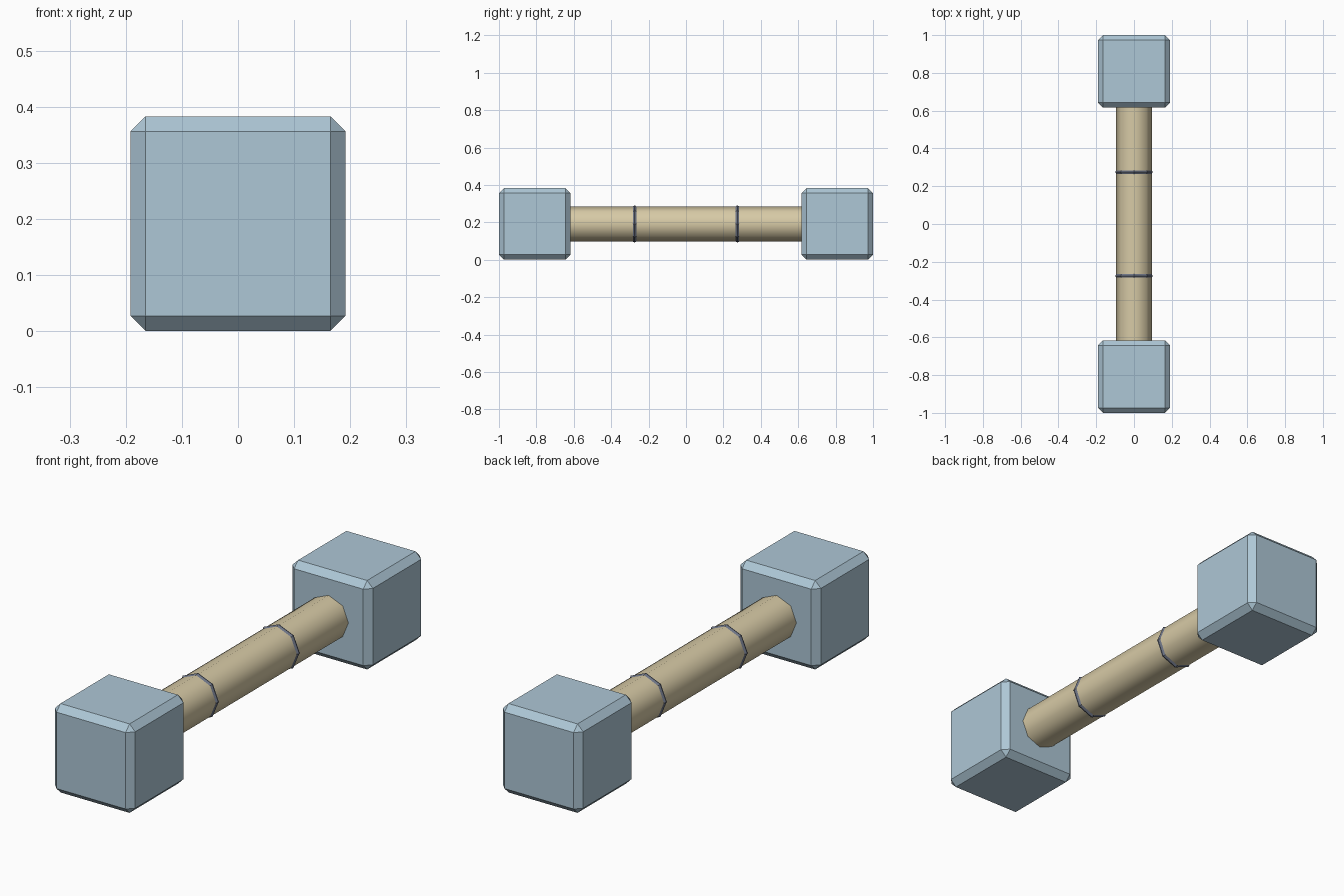
import bpy
import math

if "Cube" in bpy.data.objects:
    bpy.data.objects.remove(bpy.data.objects["Cube"])


def material(name, rgb):
    m = bpy.data.materials.new(name)
    m.diffuse_color = (*rgb, 1.0)
    m.use_nodes = True
    m.node_tree.nodes["Principled BSDF"].inputs["Base Color"].default_value = m.diffuse_color
    return m


steel = material("pale steel blue", (0.42, 0.57, 0.67))
wood = material("pale wood", (0.68, 0.59, 0.38))
band = material("slate grey", (0.15, 0.17, 0.23))

BLOCK = 0.383      # edge length of each end block
MID = BLOCK / 2    # height of the shaft axis


def finish(name, mat):
    ob = bpy.context.object
    ob.name = name
    ob.data.materials.append(mat)
    return ob


# Octagonal shaft running between the blocks, smooth along its sides
bpy.ops.mesh.primitive_cylinder_add(vertices=8, radius=0.094, depth=1.27,
                                    location=(0, 0, MID),
                                    rotation=(math.pi / 2, 0, 0))
finish("shaft", wood)
bpy.ops.object.shade_smooth_by_angle(angle=math.radians(50))

for side, label in ((-1, "front"), (1, "back")):
    # Chamfered end block
    bpy.ops.mesh.primitive_cube_add(size=BLOCK,
                                    location=(0, side * (1 - MID), MID))
    block = finish(label + "_block", steel)
    chamfer = block.modifiers.new("chamfer", "BEVEL")
    chamfer.width = 0.027
    chamfer.segments = 1

    # Thin octagonal band around the shaft
    bpy.ops.mesh.primitive_torus_add(major_segments=8, minor_segments=6,
                                     major_radius=0.088, minor_radius=0.0115,
                                     location=(0, side * 0.275, MID),
                                     rotation=(math.pi / 2, 0, 0))
    finish(label + "_band", band)
